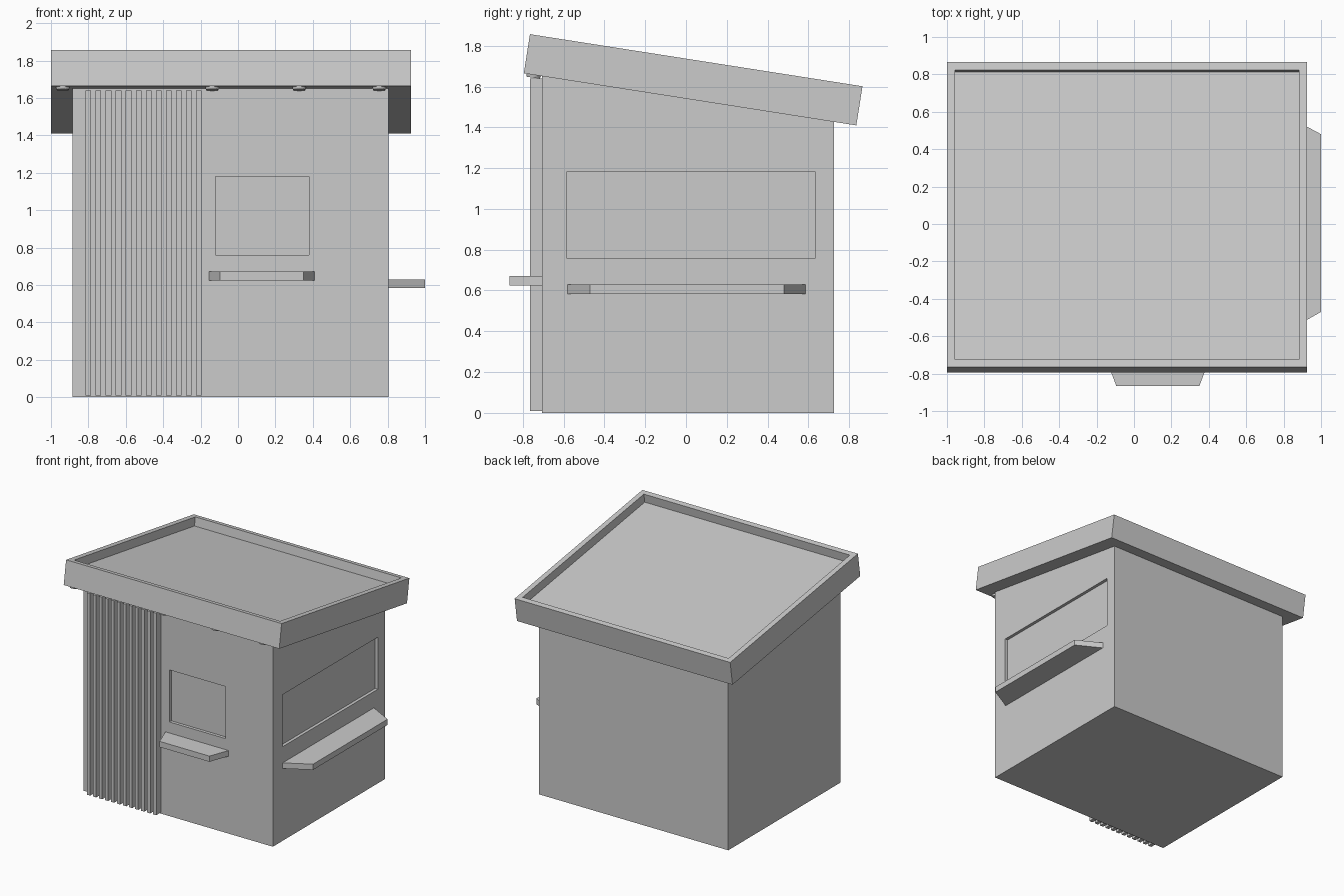
import bpy, bmesh
from math import radians
from mathutils import Matrix, Vector

if "Cube" in bpy.data.objects:
    bpy.data.objects.remove(bpy.data.objects["Cube"])


def finish(name, bm):
    bmesh.ops.recalc_face_normals(bm, faces=bm.faces[:])
    me = bpy.data.meshes.new(name)
    bm.to_mesh(me)
    bm.free()
    ob = bpy.data.objects.new(name, me)
    bpy.context.collection.objects.link(ob)
    return ob


def prism(name, pts, vec):
    """Extrude a flat polygon of 3D points along a vector."""
    bm = bmesh.new()
    face = bm.faces.new([bm.verts.new(p) for p in pts])
    ext = bmesh.ops.extrude_face_region(bm, geom=[face], use_keep_orig=True)
    moved = [g for g in ext["geom"] if isinstance(g, bmesh.types.BMVert)]
    bmesh.ops.translate(bm, verts=moved, vec=vec)
    return finish(name, bm)


def box(name, lo, hi):
    bm = bmesh.new()
    lo, hi = Vector(lo), Vector(hi)
    bmesh.ops.create_cube(bm, size=1, matrix=Matrix.Translation((lo + hi) / 2)
                          @ Matrix.Diagonal((*(hi - lo), 1)))
    return finish(name, bm)


def cut(target, lo, hi):
    cutter = box("cutter", lo, hi)
    cutter.hide_render = True
    mod = target.modifiers.new("recess", "BOOLEAN")
    mod.operation, mod.solver, mod.object = "DIFFERENCE", "EXACT", cutter
    bpy.context.view_layer.objects.active = target
    bpy.ops.object.modifier_apply(modifier=mod.name)
    bpy.data.objects.remove(cutter)


# Cabin body with sloping top and two window recesses
x0, x1, y0, y1 = -0.885, 0.805, -0.705, 0.725
body = prism("cabin_body", [(x0, y0, 0), (x0, y1, 0), (x0, y1, 1.43), (x0, y0, 1.655)],
             (x1 - x0, 0, 0))
cut(body, (-0.12, y0 - 0.1, 0.76), (0.38, y0 + 0.025, 1.18))
cut(body, (x1 - 0.025, -0.585, 0.76), (x1 + 0.1, 0.635, 1.18))

# Tilted roof with a raised rim
bm = bmesh.new()
bmesh.ops.create_cube(bm, size=1, matrix=Matrix.Diagonal((1.925, 1.65, 0.194, 1)))
top = max(bm.faces, key=lambda f: f.calc_center_median().z)
bmesh.ops.inset_region(bm, faces=[top], thickness=0.06)
ext = bmesh.ops.extrude_discrete_faces(bm, faces=[top])
bmesh.ops.translate(bm, verts=ext["faces"][0].verts[:], vec=(0, 0, -0.07))
bm.transform(Matrix.Translation((-0.0375, 0.035, 1.633)) @ Matrix.Rotation(radians(-8.9), 4, "X"))
finish("roof", bm)

# Vertical cladding slats
for i in range(12):
    x = -0.815 + i * 0.0537
    box(f"slat_{i + 1}", (x, -0.765, 0.01), (x + 0.03, y0 + 0.005, 1.64))

# Tapered counters below the windows
prism("front_counter", [(-0.155, y0, 0.625), (0.41, y0, 0.625), (0.35, -0.865, 0.625),
                        (-0.095, -0.865, 0.625)], (0, 0, 0.046))
prism("side_counter", [(x1, -0.58, 0.583), (1.0, -0.47, 0.583), (1.0, 0.48, 0.583),
                       (x1, 0.585, 0.583)], (0, 0, 0.046))

# Small round downlights under the front eave
for i, x in enumerate((-0.937, -0.138, 0.327, 0.755)):
    bm = bmesh.new()
    bmesh.ops.create_cone(bm, cap_ends=True, segments=24, radius1=0.033, radius2=0.037, depth=0.016,
                          matrix=Matrix.Translation((x, -0.748, 1.651))
                          @ Matrix.Rotation(radians(-8.9), 4, "X"))
    finish(f"downlight_{i + 1}", bm)
